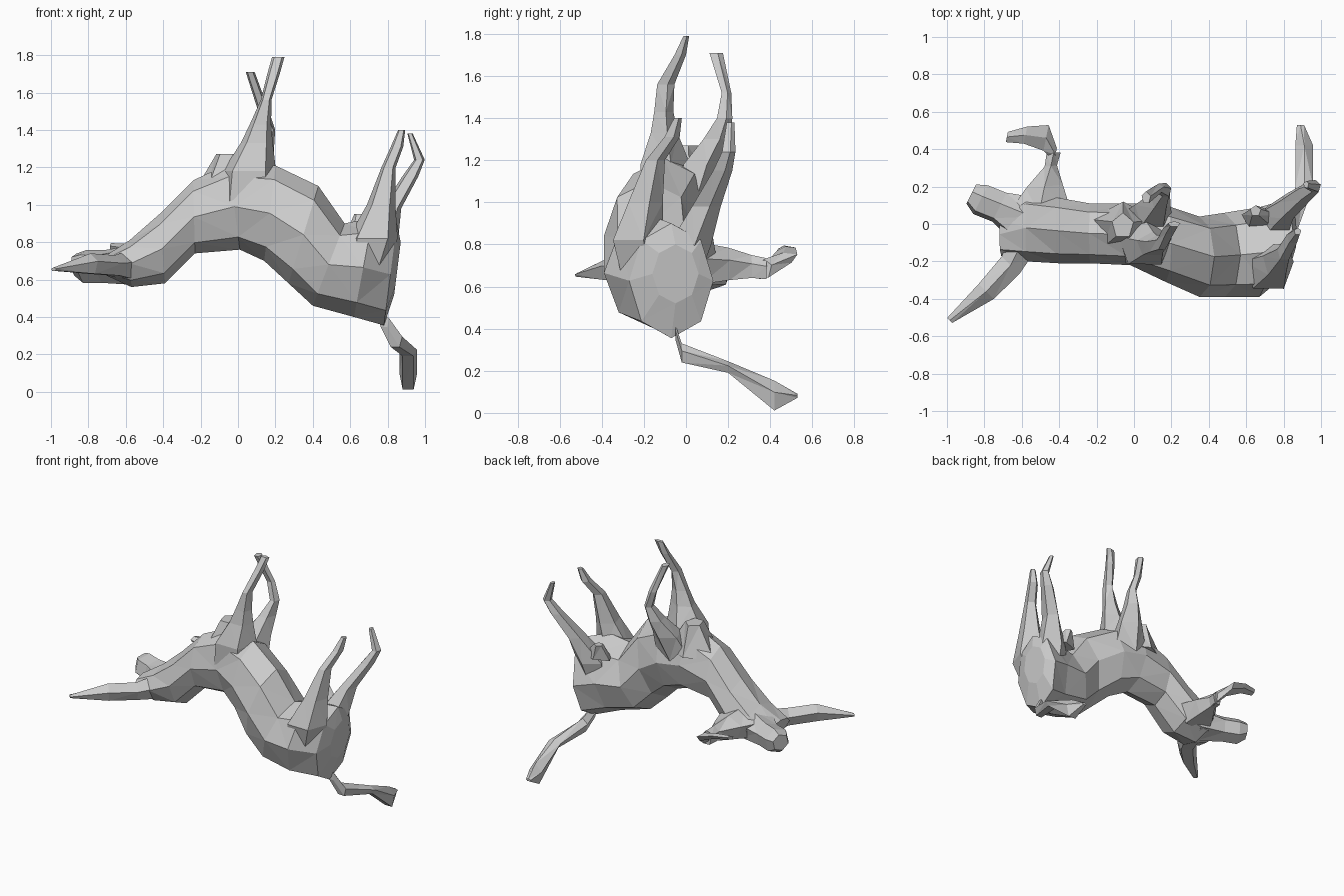
import bpy, bmesh
from math import sin, cos, tau
from mathutils import Vector


def loft(name, rings):
    """Skin a list of equal point rings, cap the ends and facet into triangles."""
    bm = bmesh.new()
    vs = [[bm.verts.new(p) for p in r] for r in rings]
    n = len(vs[0])
    for a, b in zip(vs, vs[1:]):
        for i in range(n):
            j = (i + 1) % n
            bm.faces.new((a[i], a[j], b[j], b[i]))
    bm.faces.new(vs[0])
    bm.faces.new(vs[-1])
    bmesh.ops.recalc_face_normals(bm, faces=bm.faces)
    bmesh.ops.triangulate(bm, faces=bm.faces)
    me = bpy.data.meshes.new(name)
    bm.to_mesh(me)
    bm.free()
    ob = bpy.data.objects.new(name, me)
    bpy.context.collection.objects.link(ob)
    return ob


def ring(c, u, v, n, phase=0.0):
    return [c + u * cos(tau * i / n + phase) + v * sin(tau * i / n + phase) for i in range(n)]


def limb(name, sections, u, v, n=5):
    """Sections are x, y, z, half size along u, half size along v."""
    u, v = Vector(u).normalized(), Vector(v).normalized()
    loft(name, [ring(Vector(s[:3]), u * s[3], v * s[4], n, 0.3) for s in sections])


X, Y, Z = (1, 0, 0), (0, 1, 0), (0, 0, 1)

# Body and neck: belly x, z; back x, z; y range
profile = [
    (-0.72, 0.72, -0.70, 0.62, -0.17, 0.06),
    (-0.58, 0.81, -0.57, 0.56, -0.20, 0.16),
    (-0.42, 0.95, -0.39, 0.58, -0.21, 0.14),
    (-0.24, 1.13, -0.23, 0.74, -0.21, 0.11),
    (-0.05, 1.22, 0.01, 0.76, -0.22, 0.11),
    (0.20, 1.21, 0.14, 0.70, -0.31, 0.10),
    (0.43, 1.10, 0.27, 0.58, -0.39, 0.04),
    (0.57, 0.90, 0.40, 0.46, -0.39, 0.06),
    (0.72, 0.93, 0.62, 0.40, -0.39, 0.09),
    (0.85, 0.90, 0.78, 0.355, -0.27, 0.13),
    (0.87, 0.80, 0.835, 0.52, -0.16, 0.06),
]
rings = []
for xt, zt, xb, zb, y0, y1 in profile:
    c = Vector(((xt + xb) / 2, (y0 + y1) / 2, (zt + zb) / 2))
    rings.append(ring(c, Vector(((xt - xb) / 2, 0, (zt - zb) / 2)), Vector((0, (y1 - y0) / 2, 0)), 8, 0.0))
loft("body", rings)

# Head and muzzle
limb("muzzle", [(-0.56, 0.01, 0.68, 0.15, 0.11), (-0.72, 0.09, 0.67, 0.09, 0.09),
                (-0.82, 0.13, 0.67, 0.09, 0.09), (-0.87, 0.16, 0.68, 0.06, 0.06)], (0.45, 0.9, 0), Z, 6)

# Ears
limb("near_ear", [(-0.60, -0.10, 0.67, 0.09, 0.08), (-0.66, -0.22, 0.67, 0.07, 0.06),
                  (-0.79, -0.36, 0.68, 0.06, 0.06), (-0.985, -0.515, 0.655, 0.02, 0.01)], (1, -1, 0), Z)
limb("far_ear", [(-0.51, 0.06, 0.70, 0.18, 0.11), (-0.48, 0.20, 0.70, 0.105, 0.085),
                 (-0.445, 0.31, 0.69, 0.035, 0.06), (-0.43, 0.38, 0.68, 0.04, 0.055)],
     (1, 0.1, 0), Z)
limb("far_ear_tip", [(-0.42, 0.37, 0.68, 0.04, 0.05), (-0.47, 0.46, 0.73, 0.075, 0.03),
                     (-0.58, 0.475, 0.77, 0.05, 0.02), (-0.68, 0.465, 0.78, 0.03, 0.015)], (0.2, 1, 0.2), Z)

# Front legs, raised
limb("near_front_leg", [(0.05, -0.08, 1.0, 0.16, 0.16), (0.06, -0.11, 1.18, 0.15, 0.13),
                        (0.10, -0.11, 1.33, 0.09, 0.07), (0.12, -0.11, 1.43, 0.06, 0.05),
                        (0.15, -0.10, 1.56, 0.03, 0.045), (0.19, -0.03, 1.70, 0.035, 0.03),
                        (0.215, 0.0, 1.79, 0.035, 0.015)], X, Y)
limb("far_front_leg", [(0.06, 0.02, 1.0, 0.15, 0.08), (0.10, 0.07, 1.18, 0.10, 0.10),
                       (0.14, 0.14, 1.30, 0.055, 0.07), (0.17, 0.18, 1.40, 0.03, 0.04),
                       (0.13, 0.19, 1.52, 0.03, 0.025), (0.065, 0.14, 1.71, 0.025, 0.035)], X, Y)

# Hind legs, raised from the hips
limb("near_hind_leg", [(0.68, -0.20, 0.62, 0.10, 0.12), (0.72, -0.24, 0.82, 0.14, 0.13),
                       (0.765, -0.20, 1.00, 0.08, 0.09), (0.805, -0.15, 1.20, 0.04, 0.05),
                       (0.85, -0.07, 1.31, 0.035, 0.04), (0.875, -0.04, 1.40, 0.02, 0.02)], X, Y)
limb("far_hind_leg", [(0.72, -0.05, 0.55, 0.08, 0.08), (0.75, 0.01, 0.80, 0.11, 0.11),
                      (0.82, 0.09, 0.98, 0.055, 0.075), (0.92, 0.17, 1.15, 0.045, 0.05),
                      (0.97, 0.20, 1.24, 0.03, 0.035), (0.92, 0.21, 1.38, 0.015, 0.02)], X, Y)

# Tail
limb("tail", [(0.78, -0.05, 0.38, 0.03, 0.04), (0.84, -0.02, 0.28, 0.04, 0.05),
              (0.91, 0.20, 0.215, 0.05, 0.03), (0.91, 0.42, 0.075, 0.05, 0.078),
              (0.89, 0.53, 0.08, 0.02, 0.01)], X, Z)

# Chest and groin bumps
limb("chest_bump", [(-0.06, -0.02, 1.06, 0.19, 0.14), (-0.06, -0.01, 1.27, 0.06, 0.07)], X, Y)
limb("groin_bump", [(0.68, 0.03, 0.84, 0.11, 0.06), (0.65, 0.07, 0.95, 0.03, 0.03)], X, Y)
